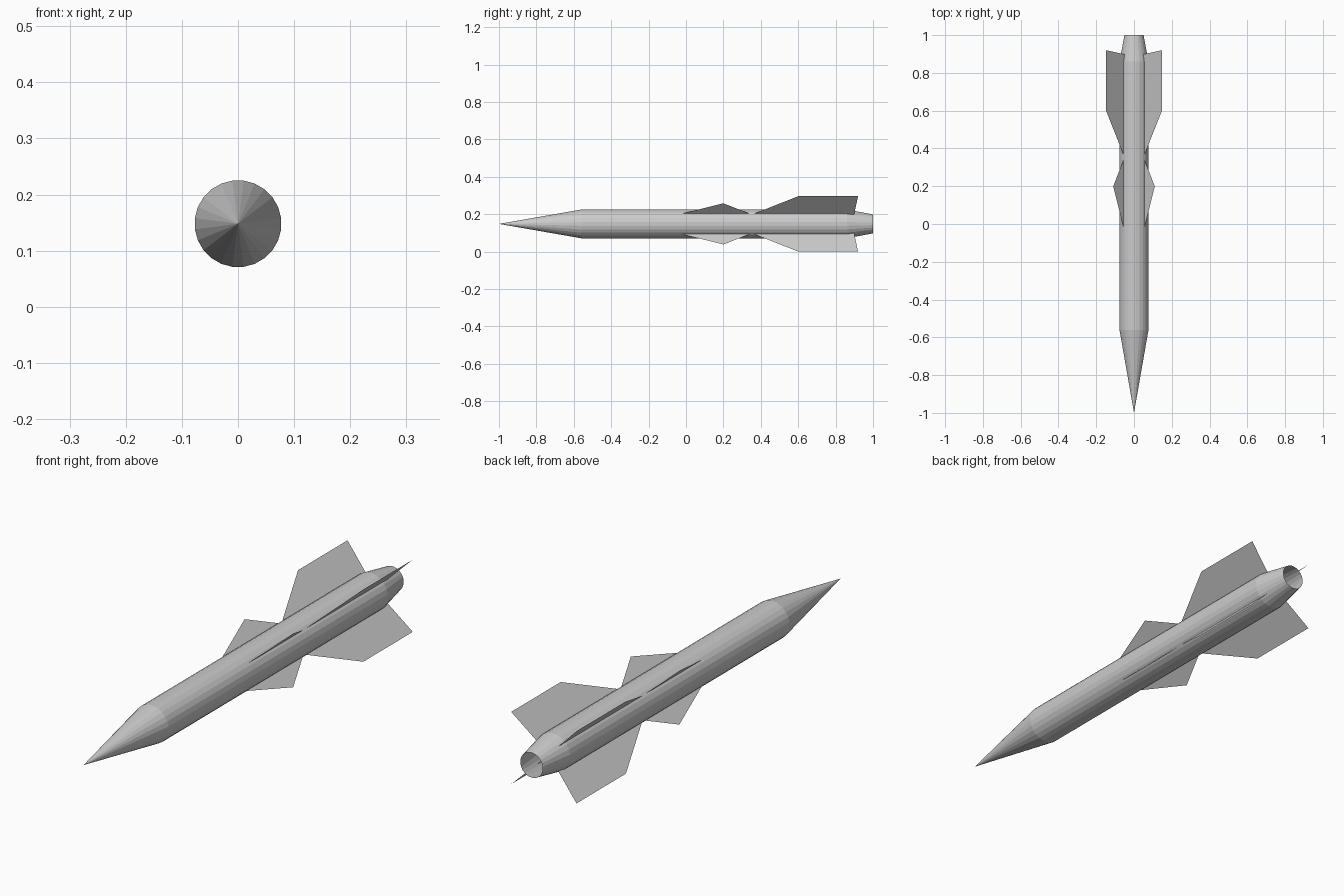
import bpy, math

if "Cube" in bpy.data.objects:
    bpy.data.objects.remove(bpy.data.objects["Cube"])

AXIS_Z = 0.148
SIDES = 24


def make(name, verts, faces):
    mesh = bpy.data.meshes.new(name)
    mesh.from_pydata(verts, [], faces)
    mesh.update()
    obj = bpy.data.objects.new(name, mesh)
    bpy.context.collection.objects.link(obj)
    return obj


def ring_point(y, r, i):
    a = 2 * math.pi * (i + 0.5) / SIDES
    return (r * math.cos(a), y, AXIS_Z + r * math.sin(a))


# Hull: pointed nose, straight tube, tapered open tail
profile = [(-0.56, 0.0775), (0.86, 0.0775), (1.0, 0.051)]
verts = [ring_point(y, r, i) for y, r in profile for i in range(SIDES)]
verts.append((0, -1, AXIS_Z))
tip = len(verts) - 1
faces = []
for i in range(SIDES):
    j = (i + 1) % SIDES
    faces.append((tip, i, j))
    for k in range(len(profile) - 1):
        a, b = k * SIDES, (k + 1) * SIDES
        faces.append((a + j, a + i, b + i, b + j))
make("hull", verts, faces)

# Fins: thin flat plates on the four diagonals, (y, sideways offset)
fins = {
    "mid_fin": [(-0.03, 0.053), (0.20, 0.110), (0.345, 0.053)],
    "tail_fin": [(0.36, 0.053), (0.60, 0.148), (0.92, 0.148), (0.898, 0.047)],
}
for name, outline in fins.items():
    for sx in (-1, 1):
        for sz in (-1, 1):
            make(name, [(sx * d, y, AXIS_Z + sz * d) for y, d in outline],
                 [tuple(range(len(outline)))])
